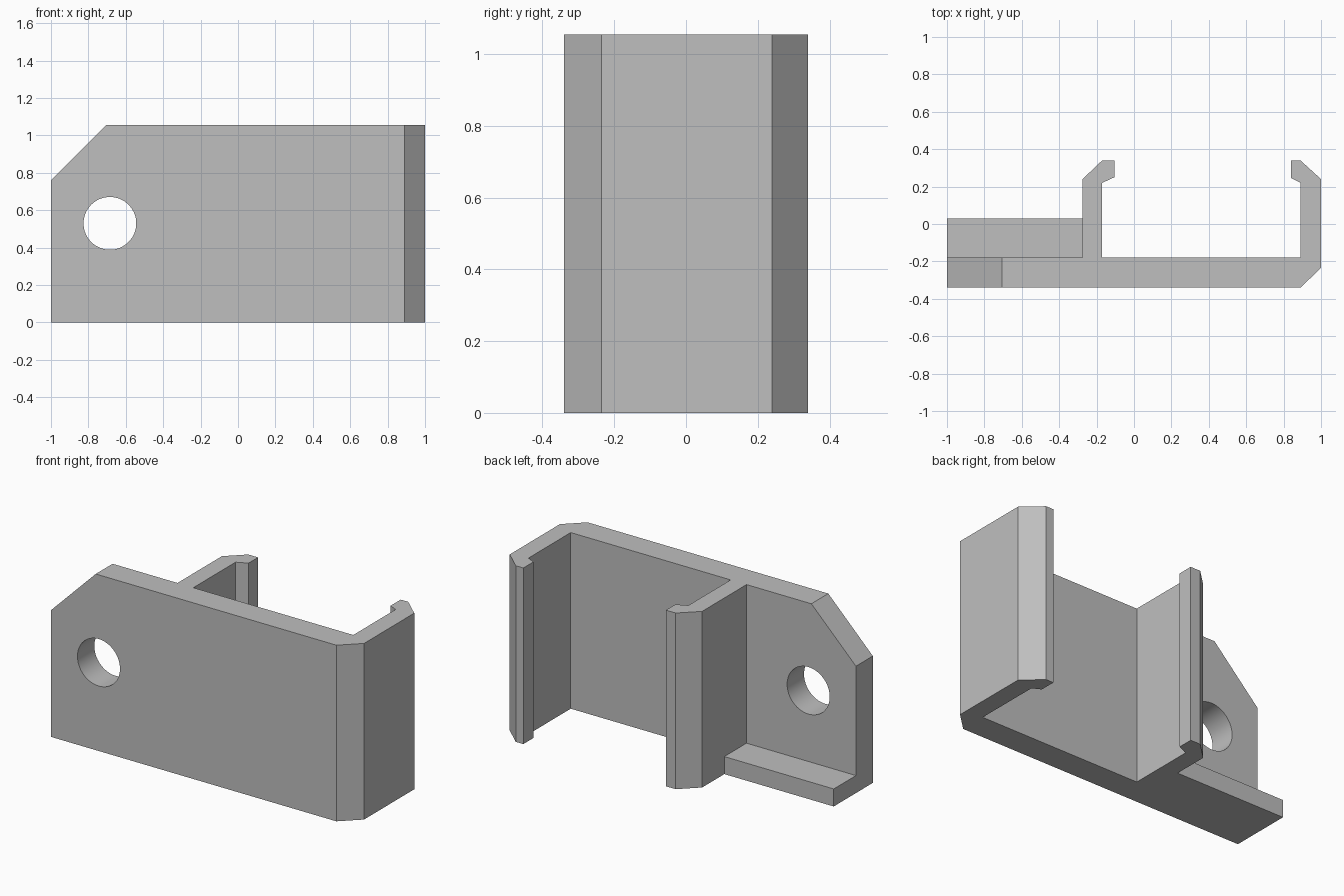
import bpy
import bmesh
from mathutils import Matrix, Vector

if "Cube" in bpy.data.objects:
    bpy.data.objects.remove(bpy.data.objects["Cube"], do_unlink=True)

HEIGHT = 1.055
grey = bpy.data.materials.new("plain grey")
grey.use_nodes = True
grey.diffuse_color = (0.52, 0.52, 0.52, 1)
grey.node_tree.nodes["Principled BSDF"].inputs["Base Color"].default_value = grey.diffuse_color


def add_object(name, bm):
    bmesh.ops.recalc_face_normals(bm, faces=bm.faces)
    mesh = bpy.data.meshes.new(name)
    bm.to_mesh(mesh)
    bm.free()
    mesh.materials.append(grey)
    obj = bpy.data.objects.new(name, mesh)
    bpy.context.collection.objects.link(obj)
    return obj


def extrude_profile(points, height):
    bm = bmesh.new()
    face = bm.faces.new([bm.verts.new((x, y, 0)) for x, y in points])
    grown = bmesh.ops.extrude_face_region(bm, geom=[face])["geom"]
    top = [v for v in grown if isinstance(v, bmesh.types.BMVert)]
    bmesh.ops.translate(bm, verts=top, vec=(0, 0, height))
    return bm


def combine(target, other, operation):
    mod = target.modifiers.new(operation.title(), "BOOLEAN")
    mod.operation = operation
    mod.solver = "EXACT"
    mod.object = other
    bpy.context.view_layer.objects.active = target
    bpy.ops.object.modifier_apply(modifier=mod.name)
    bpy.data.objects.remove(other, do_unlink=True)


# Clip channel with hooked jaws and a mounting tab
profile = [(-1, -.34), (.89, -.34), (1, -.235), (1, .24), (.89, .34),
           (.84, .34), (.84, .245), (.89, .22), (.89, -.18),
           (-.17, -.18), (-.17, .22), (-.105, .25), (-.105, .34),
           (-.17, .34), (-.275, .24), (-.275, -.18), (-1, -.18)]
bm = extrude_profile(profile, HEIGHT)

# Sloped upper corner of the tab
cut = bmesh.ops.bisect_plane(bm, geom=bm.verts[:] + bm.edges[:] + bm.faces[:],
                             plane_co=Vector((-1, 0, .76)),
                             plane_no=Vector((-1, 0, 1)), clear_outer=True)
rim = [e for e in cut["geom_cut"] if isinstance(e, bmesh.types.BMEdge)]
bmesh.ops.contextual_create(bm, geom=rim)
bracket = add_object("clip_bracket", bm)

# Ledge along the foot of the tab
ledge = add_object("ledge", extrude_profile(
    [(-1, -.25), (-.25, -.25), (-.25, .03), (-1, .03)], .105))
combine(bracket, ledge, "UNION")

# Round screw hole through the tab
bm = bmesh.new()
bmesh.ops.create_cone(bm, cap_ends=True, segments=64, radius1=.141, radius2=.141,
                      depth=.5, matrix=Matrix.Translation((-.685, -.26, .53))
                      @ Matrix.Rotation(1.5707963, 4, "X"))
cutter = add_object("hole_cutter", bm)
cutter.hide_render = True
combine(bracket, cutter, "DIFFERENCE")

# Smooth hole wall, crisp edges elsewhere
bpy.ops.object.select_all(action="DESELECT")
bracket.select_set(True)
bpy.context.view_layer.objects.active = bracket
bpy.ops.object.shade_smooth_by_angle(angle=.5)
